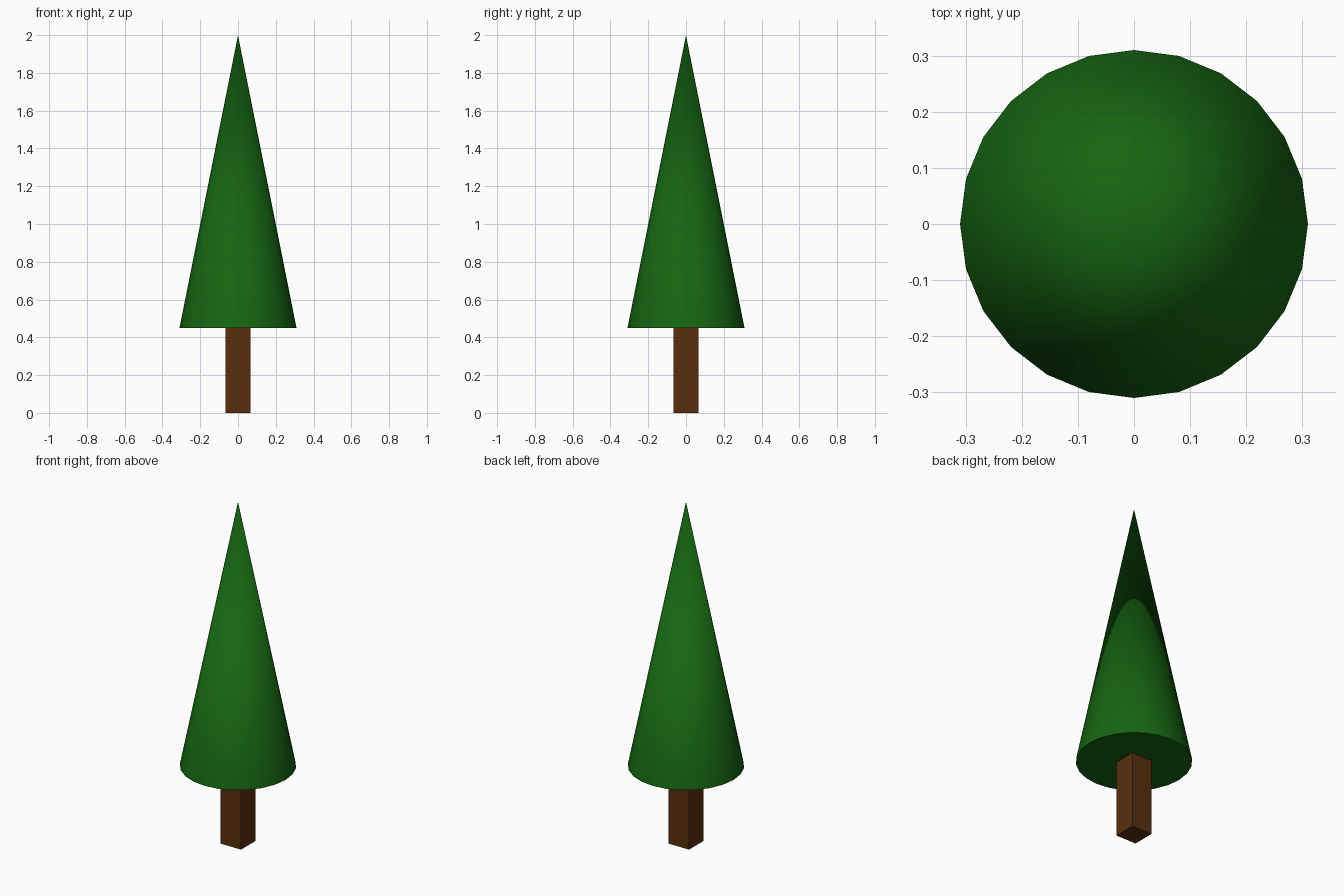
import bpy
import math

if "Cube" in bpy.data.objects:
    bpy.data.objects.remove(bpy.data.objects["Cube"])


def colour(obj, name, rgb):
    mat = bpy.data.materials.new(name)
    mat.diffuse_color = (*rgb, 1.0)
    mat.use_nodes = True
    mat.node_tree.nodes["Principled BSDF"].inputs["Base Color"].default_value = mat.diffuse_color
    obj.data.materials.append(mat)


TRUNK_WIDTH, TRUNK_HEIGHT = 0.132, 0.45
FOLIAGE_RADIUS, TOTAL_HEIGHT = 0.31, 2.0

# Square trunk
bpy.ops.mesh.primitive_cube_add(size=1, location=(0, 0, TRUNK_HEIGHT / 2))
trunk = bpy.context.object
trunk.name = "trunk"
trunk.scale = (TRUNK_WIDTH, TRUNK_WIDTH, TRUNK_HEIGHT)
bpy.ops.object.transform_apply(location=False, rotation=False, scale=True)
colour(trunk, "bark_brown", (0.10, 0.028, 0.004))

# 24-sided foliage cone, closed underneath
depth = TOTAL_HEIGHT - TRUNK_HEIGHT
bpy.ops.mesh.primitive_cone_add(vertices=24, radius1=FOLIAGE_RADIUS, radius2=0,
                                depth=depth,
                                location=(0, 0, TRUNK_HEIGHT + depth / 2))
foliage = bpy.context.object
foliage.name = "foliage"
bpy.ops.object.shade_smooth_by_angle(angle=math.radians(30))
colour(foliage, "needle_green", (0.008, 0.13, 0.006))
